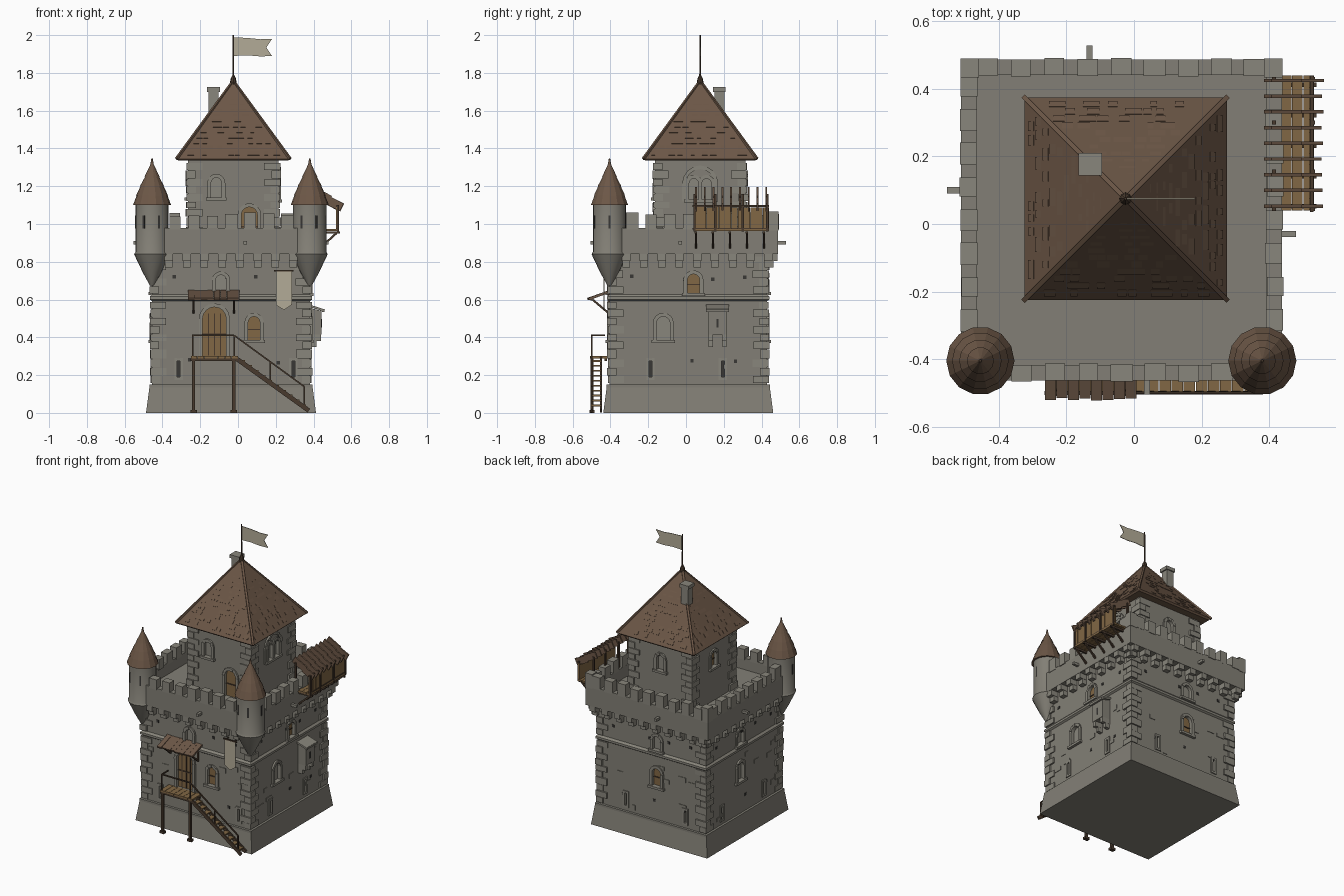
import bpy, bmesh, math, random
from mathutils import Matrix, Vector

if "Cube" in bpy.data.objects:
    bpy.data.objects.remove(bpy.data.objects["Cube"])
random.seed(4)
R = random.uniform
I = Matrix.Identity(4)

def mat(name, c):
    m = bpy.data.materials.new(name); m.diffuse_color = (*c, 1); return m
STONE = mat("stone", (.225, .213, .18)); TRIM = mat("trim_stone", (.25, .237, .2))
ROOF = mat("shingle", (.15, .095, .062)); DARK = mat("dark_wood", (.065, .042, .027))
WOOD = mat("wood", (.22, .135, .058)); CLOTH = mat("cloth", (.45, .41, .31))
VOID = mat("shadow", (.04, .038, .035))

parts = {}
def P(name, m=STONE):
    """Mesh being gathered for one named part."""
    if name not in parts: parts[name] = (bmesh.new(), m)
    return parts[name][0]

def loft(bm, rings, M=I):
    vs = [[bm.verts.new(M @ Vector(p)) for p in r] for r in rings]
    n = len(vs[0])
    for a, b in zip(vs, vs[1:]):
        for i in range(n): bm.faces.new((a[i], a[(i+1) % n], b[(i+1) % n], b[i]))
    bm.faces.new(vs[0]); bm.faces.new(vs[-1])

def prism(bm, pts, y0, y1, M=I):
    loft(bm, [[(x, y, z) for x, z in pts] for y in (y0, y1)], M)

def box(bm, c, s, M=I, rot=I):
    bmesh.ops.create_cube(bm, size=1, matrix=M @ Matrix.Translation(c) @ rot @ Matrix.Diagonal((*s, 1)))

def beam(bm, a, b, w, h, M=I):
    a, b = Vector(a), Vector(b); d = b - a
    box(bm, (a+b)/2, (w, h, d.length), M, d.to_track_quat('Z', 'Y').to_matrix().to_4x4())

def square(h, z): return [(-h, -h, z), (h, -h, z), (h, h, z), (-h, h, z)]
def circle(r, z, n): return [(r*math.cos(6.28319*i/n), r*math.sin(6.28319*i/n), z) for i in range(n)]
def face(centre, k): return Matrix.Translation(centre) @ Matrix.Rotation(k*math.pi/2, 4, 'Z')

C, U = Vector((-.037, .012, 0)), Vector((-.025, .075, 0))   # keep and upper tower centres
H, HU = .418, .24                                           # their half widths
KEEP, UPPER = ("keep_wall", C, H), ("upper_tower_wall", U, HU)

def arch(x, z, w, h, n=8):
    r = w/2
    return [(x-r, z), *[(x-r*math.cos(math.pi*i/n), z+h-r+r*math.sin(math.pi*i/n)) for i in range(n+1)], (x+r, z)]

def surround(M, half, x, z, w, h, t=.02):
    a, b = arch(x, z, w, h), arch(x, z, w+2*t, h+t)
    for i in range(len(a)-1):
        prism(P("window_surrounds", TRIM), [a[i], b[i], b[i+1], a[i+1]], -half-R(.006, .013), -half+.01, M)

def window(wall, k, x, z, w, h, glow=True, frame=True):
    name, c, half = wall; M = face(c, k)
    prism(P(name+"_cutter"), arch(x, z, w, h), -half-.03, -half+.026, M)
    prism(P("shutters_and_doors", WOOD) if glow else P("stone_panels", TRIM), arch(x, z, w+.002, h), -half+.014, -half+.03, M)
    if frame: surround(M, half, x, z, w, h)
    if h < .2: box(P("window_sills", TRIM), (x, -half-.004, z-.008), (w+.055, .03, .016), M)
    else:
        for i in (-1, 0, 1): box(P("door_battens", DARK), (x+i*w*.25, -half+.013, z+h*.44), (.005, .008, h*.86), M)
    if glow: box(P("door_battens", DARK), (x, -half+.012, z+h*.45), (w, .006, .007), M)

def slit(wall, k, x, z):
    name, c, half = wall; M = face(c, k); bm = P("arrow_slit_frames", TRIM)
    prism(P(name+"_cutter"), [(x-.008, z+.015), (x+.008, z+.015), (x+.008, z+.1), (x-.008, z+.1)], -half-.03, -half+.026, M)
    box(P("slit_shadows", VOID), (x, -half+.028, z+.057), (.018, .006, .088), M)
    for s in (-1, 1):
        box(bm, (x+s*.015, -half, z+.057), (.014, .014, .115), M)
        box(bm, (x, -half, z+.057+s*.05), (.03, .014, .014), M)

def quoins(c, half, z, top):
    i = 0
    while z < top-.02:
        h = min(R(.038, .052), top-z)
        for k in range(4):
            a, b = (.085, .05) if (i+k) % 2 else (.05, .085)
            e = R(.006, .013)
            box(P("corner_quoins", TRIM), (half+e-a/2, -half-e+b/2, z+h/2), (a, b, h-.004), face(c, k))
        z += h; i += 1

# Plinth, keep walls, string courses, walkway slab
T = Matrix.Translation(C)
loft(P("plinth"), [square(.45, 0), square(.432, .135), square(.432, .15), square(.41, .152)], T)
loft(P("keep_wall"), [square(H, .14), square(H, .85)], T)
loft(P("string_course", TRIM), [square(H, .592), square(.43, .6), square(.43, .615), square(H, .628)], T)
loft(P("walkway_floor"), [square(.468, .84), square(.468, .9)], T)
quoins(C, H, .155, .59); quoins(C, H, .63, .83)
loft(P("upper_tower_wall"), [square(HU, .88), square(HU, 1.36)], Matrix.Translation(U))
quoins(U, HU, .9, 1.34)

# Parapet with merlons, corbels, water spouts and scattered stones on each side
for k in range(4):
    M = face(C, k)
    box(P("parapet"), (.0225, -.4525, .91), (.905, .045, .14), M)
    for i in range(10):
        x = -.423+i*.094
        box(P("corbels", TRIM), (x, -.442, .822), (.044, .062, .036), M)
        box(P("corbels", TRIM), (x, -.428, .788), (.04, .045, .034), M)
    for i in range(9):
        h, w = R(.06, .082), R(.056, .066)
        box(P("merlons", TRIM), (-.395+i*.099, -.4525+R(-.003, .003), .975+h/2), (w, .05, h+.01), M)
    if k in (1, 2):
        box(P("merlons", TRIM), (.45, -.45, 1.015), (.055, .055, .1), M)
    if k == 2: box(P("merlons", TRIM), (-.45, -.45, 1.015), (.055, .055, .1), M)
    box(P("water_spouts", TRIM), ([.075, -.042, .095, -.088][k], -.492, .9), (.018, .05, .018), M)
    for x in (-.3, -.02, .13, .3):
        box(P("putlog_stones", VOID), (x, -H, .715+R(-.01, .01)), (.018, .006, .018), M)
    for x in (-.22, .02, .25):
        box(P("putlog_stones", VOID), (x, -H, .275+R(-.02, .02)), (.018, .006, .018), M)
    for j in range(7):
        box(P("wall_stones", STONE), (R(-.36, .36), -H, R(.18, .56)), (R(.03, .06), .007, R(.02, .035)), M)

# Windows, doors and slits (position runs left to right seen from outside)
window(KEEP, 0, -.088, .3, .125, .26)
window(KEEP, 0, .122, .385, .062, .125)
window(KEEP, 0, -.053, .64, .055, .09, False)
window(KEEP, 1, -.132, .385, .07, .125, False)
window(KEEP, 1, .028, .635, .065, .1)
window(KEEP, 2, .04, .385, .065, .125)
window(KEEP, 2, .04, .64, .06, .095, False)
window(KEEP, 3, -.04, .385, .065, .125, False)
window(KEEP, 3, -.04, .64, .06, .095, False)
for k, xs in enumerate([(-.277, .37), (-.2, .183), (-.2, .26), (-.24, .22)]):
    for x in xs: slit(KEEP, k, min(x, .33), .175)
window(UPPER, 0, -.09, 1.14, .055, .105, False)
window(UPPER, 0, .085, .9, .085, .19)
for s in (-1, 1): window(UPPER, 1, s*.034, 1.13, .048, .11, False)
surround(face(U, 1), HU, 0, 1.12, .15, .17)
window(UPPER, 2, 0, 1.14, .055, .105, False)
window(UPPER, 3, 0, 1.14, .055, .105)

# Main roof: pyramid, raised shingles, hip beams
RH, RZ, RT = .3, 1.345, 1.755
loft(P("main_roof", ROOF), [square(.29, 1.335), square(RH, RZ), square(.006, RT)], Matrix.Translation(U))
ang = math.atan2(RT-RZ, RH)
for k in range(4):
    M = face(U, k)
    for row in range(1, 13):
        t = row/14
        for j in range(int(9*(1-t))+1):
            w = RH*(1-t)-.025
            box(P("roof_shingles", ROOF), (R(-w, w), -RH*(1-t), RZ+t*(RT-RZ)), (R(.018, .035), .026, .006), M,
                Matrix.Rotation(ang-.08, 4, 'X'))
    beam(P("hip_beams", ROOF), (RH, -RH, RZ), (0, 0, RT), .014, .014, M)

# Finial, flagpole, flag
TU = Matrix.Translation(U)
loft(P("roof_finial", DARK), [circle(.02, 1.735, 8), circle(.014, 1.77, 8), circle(.004, 1.79, 8)], TU)
loft(P("flagpole", DARK), [circle(.005, 1.76, 8), circle(.004, 2.0, 8)], TU)
prism(P("flag", CLOTH), [(-.02, 1.89), (.05, 1.893), (.12, 1.887), (.18, 1.89), (.15, 1.935), (.18, 1.98), (.12, 1.978), (.05, 1.985), (-.02, 1.988)], .073, .077)

# Chimney
box(P("chimney", TRIM), (-.13, .177, 1.61), (.052, .052, .19))
box(P("chimney", TRIM), (-.13, .177, 1.712), (.07, .066, .024))

# Front corner turrets with stepped cone roofs
for x in (-.455, .38):
    M = Matrix.Translation((x, -.405, 0))
    loft(P("turrets"), [circle(r, z, 20) for r, z in [(.012, .675), (.05, .745), (.088, .825), (.095, .84), (.088, .852), (.088, 1.11)]], M)
    prof = [(.07, 1.1), (.101, 1.1), (.08, 1.155), (.084, 1.152), (.059, 1.205), (.063, 1.202), (.036, 1.252), (.04, 1.25), (.009, 1.315), (.004, 1.345)]
    loft(P("turret_roofs", ROOF), [circle(r, z, 14) for r, z in prof], M)
    loft(P("turret_finials", DARK), [circle(.007, 1.3, 6), circle(.004, 1.348, 6)], M)
    for a in (-120, -65, -180 if x < 0 else 0):
        Q = M @ Matrix.Rotation(math.radians(a), 4, 'Z')
        box(P("turret_slits", VOID), (.087, 0, 1.01), (.004, .012, .07), Q)

# Entrance landing, stair and railings
for i in range(7): box(P("landing_planks", WOOD), (-.233+i*.036, -.457, .295), (.034, .1, .012))
for y in (-.497, -.425): beam(P("timber_frame", DARK), (-.252, y, .282), (.002, y, .282), .014, .014)
for x in (-.235, -.022):
    beam(P("timber_frame", DARK), (x, -.497, 0), (x, -.497, .29), .017, .017)
    box(P("timber_frame", DARK), (x, -.497, .008), (.034, .026, .016))
for y in (-.5, -.449): beam(P("stair_stringers", DARK), (-.005, y, .285), (.375, y, .012), .01, .024)
for i in range(10): box(P("stair_treads", WOOD), (.02+i*.036, -.475, .275-i*.0262), (.034, .054, .009))
rail = P("handrails", DARK)
for a, b in [((-.24, -.5, .41), (-.02, -.5, .41)), ((-.24, -.5, .29), (-.24, -.5, .41)), ((-.02, -.5, .29), (-.02, -.5, .41)),
             ((-.24, -.5, .41), (-.24, -.43, .41)), ((-.02, -.5, .41), (.35, -.5, .14)), ((.35, -.5, .03), (.35, -.5, .14)),
             ((.17, -.5, .16), (.17, -.5, .27))]:
    beam(rail, a, b, .008, .008)

# Door canopy on braces
for i in range(8):
    beam(P("canopy_roof", ROOF), (-.247+i*.034, -.518+R(-.004, .004), .603), (-.247+i*.034, -.4, .645), .033, R(.01, .014))
beam(P("canopy_frame", DARK), (-.265, -.5, .6), (.005, -.5, .6), .012, .012)
for x in (-.235, -.022):
    beam(P("canopy_frame", DARK), (x, -.412, .53), (x, -.495, .6), .011, .011)
    beam(P("canopy_frame", DARK), (x, -.41, .525), (x, -.41, .63), .011, .011)

# Hanging banner
prism(P("banner", CLOTH), [(.2, .75), (.2, .572), (.243, .545), (.285, .572), (.285, .75)], -.436, -.432)
beam(P("banner_rod", DARK), (.19, -.434, .752), (.295, -.434, .752), .008, .008)
for x in (.21, .275): beam(P("banner_rod", DARK), (x, -.434, .752), (x, -.4, .752), .006, .006)

# Garderobe on the right wall
M = face(C, 1); x = .155
loft(P("garderobe"), [[(x+s*.048, y, z) for s, y, z in r] for r in
     [[(-1, -.48, .415), (1, -.48, .415), (1, -.4, .415), (-1, -.4, .415)], [(-1, -.48, .54), (1, -.48, .54), (1, -.4, .56), (-1, -.4, .56)]]], M)
prism(P("garderobe_roof", TRIM), [(x-.06, .535), (x+.06, .535), (x+.06, .55), (x-.06, .55)], -.495, -.482, M)
beam(P("garderobe_roof", TRIM), (x, -.495, .542), (x, -.4, .572), .12, .012, M)
box(P("slit_shadows", VOID), (x, -.48, .475), (.012, .004, .045), M)
for s in (-1, 1):
    box(P("garderobe_brackets", TRIM), (x+s*.036, -.443, .398), (.024, .068, .036), M)
    box(P("garderobe_brackets", TRIM), (x+s*.036, -.43, .366), (.022, .045, .032), M)

# Timber hoarding on the right parapet
for i in range(4): box(P("hoarding_floor", WOOD), (.418+i*.033, .24, .968), (.031, .4, .012))
for i in range(12): box(P("hoarding_planks", WOOD), (.523, .057+i*.0333, 1.03), (.01, .032, .118+R(-.006, .004)))
for y in (.045, .155, .3, .43):
    beam(P("hoarding_frame", DARK), (.53, y, .96), (.53, y, 1.1), .012, .012)
    beam(P("hoarding_frame", DARK), (.415, y, .965), (.415, y, 1.16), .012, .012)
for z in (.975, 1.095): beam(P("hoarding_frame", DARK), (.527, .035, z), (.527, .44, z), .01, .01)
for i in range(5):
    y = .052+i*.09
    beam(P("hoarding_frame", DARK), (.4, y, .955), (.54, y, .955), .013, .013)
    beam(P("hoarding_frame", DARK), (.437, y, .875), (.522, y, .952), .011, .011)
for i in range(9):
    y = .053+i*.0465
    beam(P("hoarding_roof", ROOF), (.47, y, 1.128), (.548+R(-.005, .005), y, 1.088), .01, .046)
    beam(P("hoarding_roof", ROOF), (.396, y, 1.176), (.487, y, 1.128), .01, .046)

# Turn gathered meshes into objects
obs = {}
for name, (bm, m) in parts.items():
    bmesh.ops.recalc_face_normals(bm, faces=bm.faces[:])
    me = bpy.data.meshes.new(name); bm.to_mesh(me); bm.free()
    me.materials.append(m)
    obs[name] = bpy.data.objects.new(name, me)
    bpy.context.collection.objects.link(obs[name])

# Cut window recesses into the two wall blocks
for name in ("keep_wall", "upper_tower_wall"):
    ob, cut = obs[name], obs[name+"_cutter"]
    cut.hide_render = True
    md = ob.modifiers.new("openings", 'BOOLEAN'); md.object = cut; md.operation = 'DIFFERENCE'; md.solver = 'EXACT'
    me = bpy.data.meshes.new_from_object(ob.evaluated_get(bpy.context.evaluated_depsgraph_get()))
    ob.modifiers.clear(); ob.data = me
    bpy.data.objects.remove(cut)

# Smooth the round turret walls
bpy.ops.object.select_all(action='DESELECT')
obs["turrets"].select_set(True); bpy.context.view_layer.objects.active = obs["turrets"]
bpy.ops.object.shade_smooth_by_angle(angle=math.radians(30))

for m in bpy.data.materials:
    if m.users and not m.is_grease_pencil:
        m.use_nodes = True
        m.node_tree.nodes["Principled BSDF"].inputs["Base Color"].default_value = m.diffuse_color
